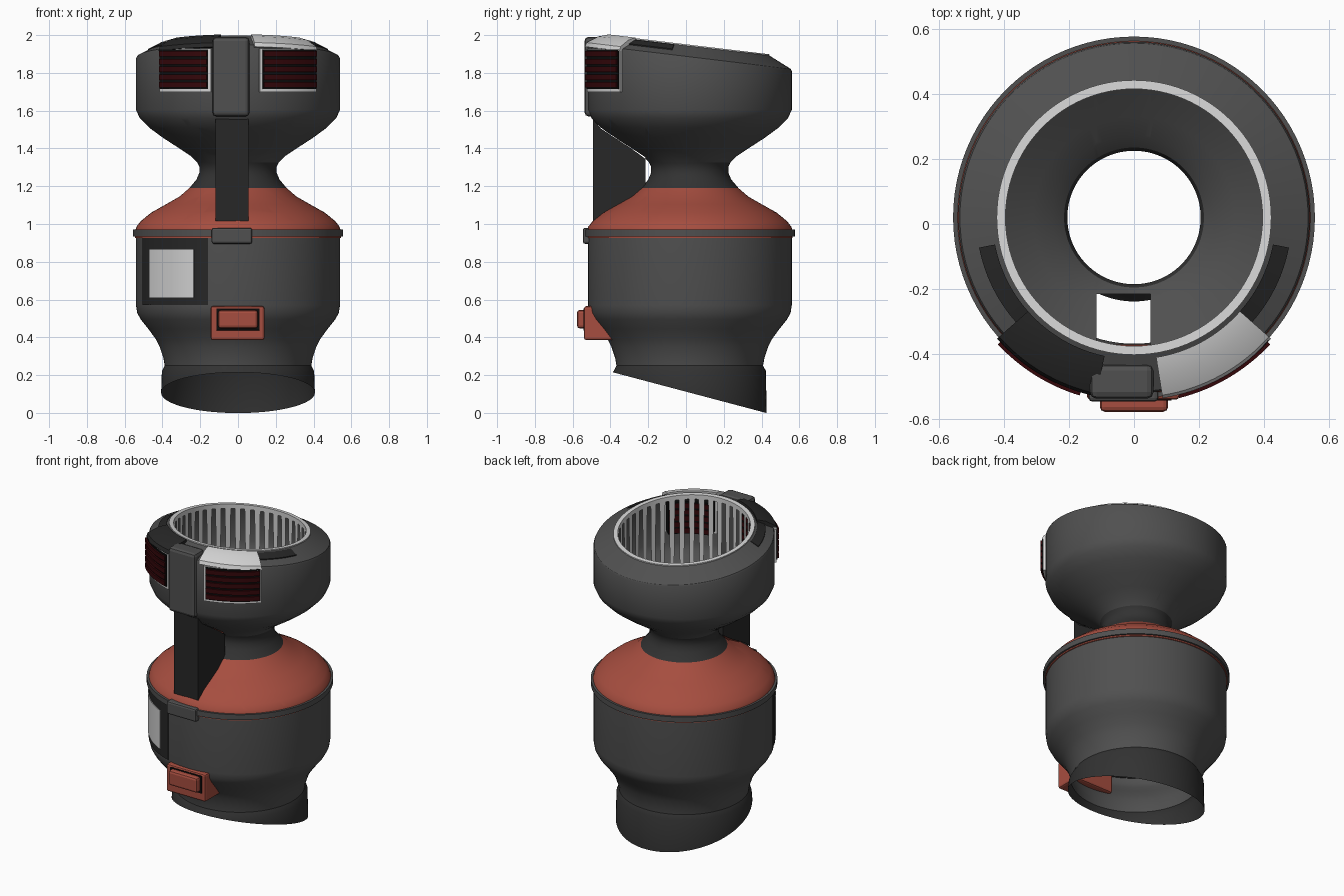
import bpy, bmesh
from math import sin, cos, radians, pi

cube = bpy.data.objects.get("Cube")
if cube:
    bpy.data.objects.remove(cube, do_unlink=True)

CY = 0.02        # y of the turning axis
TILT = 0.12      # slope of the head's top
FOOT = 0.265     # slope of the foot's cut


def material(name, *rgb):
    m = bpy.data.materials.new(name)
    m.use_nodes = True
    m.diffuse_color = (*rgb, 1)
    m.node_tree.nodes["Principled BSDF"].inputs["Base Color"].default_value = (*rgb, 1)
    return m


GREY = material("body grey", 0.08, 0.08, 0.08)
CHARCOAL = material("charcoal", 0.032, 0.032, 0.032)
DARK = material("dark grey", 0.02, 0.02, 0.02)
BLACK = material("black", 0.004, 0.004, 0.004)
RED = material("brick red", 0.38, 0.075, 0.05)
LAMP = material("dark red", 0.035, 0.002, 0.003)
WHITE = material("white", 0.65, 0.65, 0.65)


def finish(bm, name, mat, smooth=True):
    bmesh.ops.recalc_face_normals(bm, faces=bm.faces[:])
    me = bpy.data.meshes.new(name)
    bm.to_mesh(me)
    bm.free()
    me.materials.append(mat)
    ob = bpy.data.objects.new(name, me)
    bpy.context.collection.objects.link(ob)
    if smooth:
        bpy.ops.object.select_all(action='DESELECT')
        ob.select_set(True)
        bpy.context.view_layer.objects.active = ob
        bpy.ops.object.shade_smooth_by_angle(angle=radians(32))
    return ob


def sweep(name, profile, mat, start=0, end=360, closed=False, steps=96, slot=False):
    """Turn (radius, z, slope) points about the axis; angle 0 is the front, 90 is +x."""
    bm = bmesh.new()
    full = end - start == 360
    rows = []
    for i in range(steps if full else steps + 1):
        a = radians(start + (end - start) * i / steps)
        row = []
        for r, z, *slope in profile:
            y = -r * cos(a)
            row.append(bm.verts.new((r * sin(a), y + CY, z - (slope[0] if slope else 0) * y)))
        rows.append(row)
    n = len(profile)
    for i in range(steps):
        p, q = rows[i], rows[(i + 1) % len(rows)]
        for j in range(n if closed else n - 1):
            k = (j + 1) % n
            bm.faces.new((p[j], q[j], q[k], p[k]))
    if closed and not full:
        bm.faces.new(rows[0])
        bm.faces.new(rows[-1])
    if slot:
        cut_slot(bm)
    return finish(bm, name, mat)


def cut_slot(bm):
    """Open the shell where the hollow strut passes through."""
    x0, x1, y0, y1 = -0.115, 0.05, -0.40, -0.215
    for co, no in (((x0, 0, 0), (1, 0, 0)), ((x1, 0, 0), (1, 0, 0)),
                   ((0, y0, 0), (0, 1, 0)), ((0, y1, 0), (0, 1, 0))):
        bmesh.ops.bisect_plane(bm, geom=bm.verts[:] + bm.edges[:] + bm.faces[:],
                               plane_co=co, plane_no=no)
    inside = []
    for f in bm.faces:
        c = f.calc_center_median()
        if x0 < c.x < x1 and y0 < c.y < y1 and c.z < 1.6:
            inside.append(f)
    bmesh.ops.delete(bm, geom=inside, context='FACES')


def box(name, x, y, z, mat, bevel=0.012):
    bm = bmesh.new()
    bmesh.ops.create_cube(bm, size=1)
    for v in bm.verts:
        for i, (lo, hi) in enumerate((x, y, z)):
            v.co[i] = lo if v.co[i] < 0 else hi
    ob = finish(bm, name, mat, smooth=False)
    mod = ob.modifiers.new("soft edges", 'BEVEL')
    mod.width, mod.segments = bevel, 2
    return ob


def block(name, r0, r1, z0, z1, mat, start, end):
    return sweep(name, [(r0, z0), (r1, z0), (r1, z1), (r0, z1)], mat, start, end, True, 16)


# Turned shells, from the foot up
sweep("foot_tube", [(0.407, 0.107, FOOT), (0.403, 0.222), (0.388, 0.25)], CHARCOAL)
sweep("lower_body", [(0.388, 0.25), (0.395, 0.29), (0.415, 0.35), (0.435, 0.39), (0.475, 0.445),
                     (0.515, 0.495), (0.534, 0.53), (0.54, 0.57), (0.54, 0.94)], GREY)
sweep("belt", [(0.535, 0.935), (0.556, 0.935), (0.556, 0.97), (0.535, 0.97)], GREY, closed=True)
sweep("shoulder_dome", [(0.54, 0.925), (0.545, 0.927), (0.545, 0.96), (0.538, 0.985), (0.515, 1.015),
                        (0.46, 1.06), (0.38, 1.105), (0.31, 1.145), (0.258, 1.19)], RED, slot=True)
sweep("neck", [(0.258, 1.19), (0.22, 1.235), (0.205, 1.27), (0.205, 1.305), (0.215, 1.325)], CHARCOAL)
sweep("head_bowl", [(0.215, 1.325), (0.25, 1.36), (0.31, 1.4), (0.395, 1.455), (0.47, 1.51),
                    (0.52, 1.56), (0.54, 1.605), (0.54, 1.875, TILT), (0.535, 1.885, TILT),
                    (0.42, 1.943, TILT)], GREY, slot=True)
sweep("rim_ring", [(0.422, 1.93, TILT), (0.422, 1.949, TILT), (0.395, 1.949, TILT),
                   (0.395, 1.92, TILT)], WHITE, closed=True)

# Slats lining the mouth of the head
bm = bmesh.new()
COUNT = 42
for i in range(COUNT):
    verts = []
    for turn, z, s in ((0, 1.92, TILT), (0.6, 1.92, TILT), (0.5, 1.47, 0), (0.1, 1.47, 0)):
        a = 2 * pi * (i + turn) / COUNT
        y = -0.396 * cos(a)
        verts.append(bm.verts.new((0.396 * sin(a), y + CY, z - s * y)))
    bm.faces.new(verts)
finish(bm, "mouth_slats", WHITE, smooth=False)

# Hollow strut between shoulder and head
bm = bmesh.new()
side = [(-0.492, 1.015), (-0.492, 1.555), (-0.45, 1.505), (-0.375, 1.455), (-0.29, 1.4),
        (-0.215, 1.345), (-0.215, 1.19), (-0.29, 1.14), (-0.36, 1.1), (-0.44, 1.055)]
left, right = [[bm.verts.new((x, y, z)) for y, z in side] for x in (0.055, -0.12)]
bm.faces.new(left)
bm.faces.new(right)
for j in (0, 5):                       # front and back walls only
    bm.faces.new((left[j], left[j + 1], right[j + 1], right[j]))
finish(bm, "strut", DARK, smooth=False)

# Clips on the front
box("head_clip", (-0.135, 0.06), (-0.537, -0.43), (1.57, 1.99), GREY, 0.02)
box("belt_clasp", (-0.14, 0.075), (-0.546, -0.49), (0.895, 0.98), GREY)

# Side lamps with frame, louvres and sloping cap
for label, sign, inner, cap_mat in (("left", 1, 12, WHITE), ("right", -1, 15, DARK)):
    def span(a, b):
        return sorted((sign * a, sign * b))
    block(label + "_lamp_frame", 0.5, 0.556, 1.7, 1.93, WHITE, *span(inner, 48.5))
    block(label + "_lamp_backing", 0.435, 0.562, 1.715, 1.925, BLACK, *span(inner + 1.5, 47.5))
    for i in range(5):
        z = 1.722 + i * 0.041
        block(f"{label}_louvre_{i + 1}", 0.43, 0.572, z, z + 0.029, LAMP, *span(inner + 2, 47))
    sweep(label + "_lamp_cap", [(0.562, 1.872, TILT), (0.553, 1.895, TILT), (0.49, 1.935, TILT),
                                (0.435, 1.952, TILT), (0.435, 1.93, TILT), (0.535, 1.87, TILT)],
          cap_mat, *span(inner - 3, 48.5), closed=True, steps=16)
    sweep(label + "_rim_strip", [(0.435, 1.938, TILT), (0.435, 1.941, TILT),
                                 (0.485, 1.916, TILT), (0.485, 1.91, TILT)],
          DARK, *span(48.5, 79), closed=True, steps=16)

# Display panel wrapped on the body
block("panel_plate", 0.535, 0.544, 0.57, 0.93, DARK, -68, -17)
block("panel_screen", 0.54, 0.548, 0.61, 0.865, WHITE, -59.5, -25.5)

# Latch button
box("latch_frame", (-0.145, 0.14), (-0.54, -0.37), (0.385, 0.565), RED)
box("latch_recess", (-0.115, 0.115), (-0.543, -0.5), (0.437, 0.553), BLACK, 0.002)
box("latch_button", (-0.105, 0.105), (-0.577, -0.5), (0.447, 0.545), RED, 0.015)
